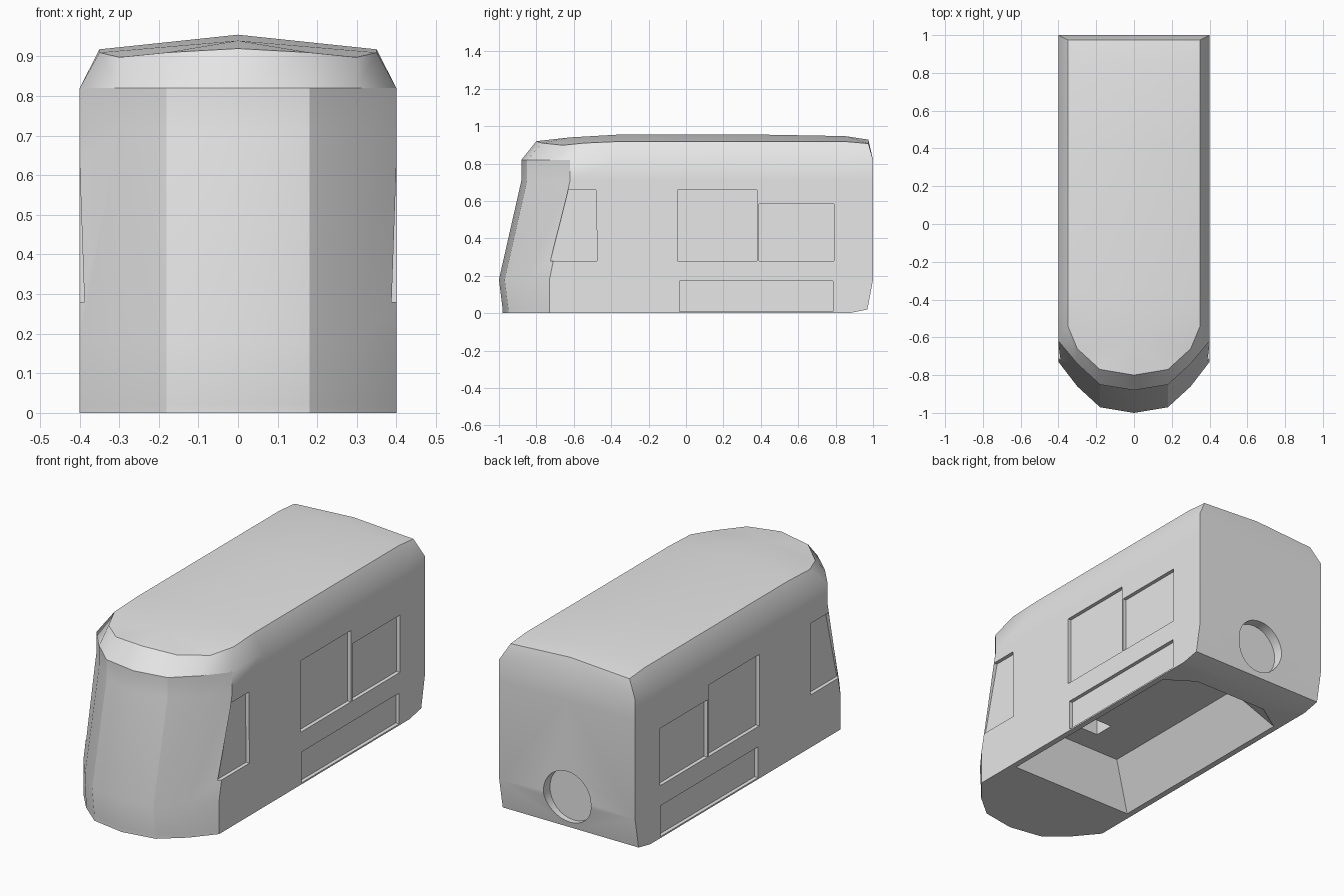
import bpy
import bmesh
import math
from mathutils import Matrix

cube = bpy.data.objects.get("Cube")
if cube:
    bpy.data.objects.remove(cube, do_unlink=True)

grey = bpy.data.materials.new("plain_grey")
grey.use_nodes = True
GREY = (0.8, 0.8, 0.8, 1)
grey.diffuse_color = GREY
grey.node_tree.nodes["Principled BSDF"].inputs["Base Color"].default_value = GREY


def make_object(name, bm):
    bmesh.ops.recalc_face_normals(bm, faces=bm.faces[:])
    mesh = bpy.data.meshes.new(name)
    bm.to_mesh(mesh)
    bm.free()
    mesh.materials.append(grey)
    obj = bpy.data.objects.new(name, mesh)
    bpy.context.collection.objects.link(obj)
    return obj


def activate(obj):
    bpy.ops.object.select_all(action="DESELECT")
    obj.select_set(True)
    bpy.context.view_layer.objects.active = obj


def apply(obj, mod):
    activate(obj)
    bpy.ops.object.modifier_apply(modifier=mod.name)


# Shell: half plan outlines stacked by height
NOSE_X = (0, 0.18, 0.3, 0.4)
STATIONS = (-0.36, 0.4, 0.85)
LOW = (-0.98, -0.95, -0.85, -0.73)
BELLY = (-1, -0.97, -0.86, -0.73)
BROW = (-0.88, -0.85, -0.74, -0.62)
LEVELS = [(0, LOW, 0.87), (0.02, LOW, 0.97), (0.18, BELLY, 1),
          (0.71, BROW, 1), (0.82, BROW, 1)]

bm = bmesh.new()
rings = []
for z, nose, rear in LEVELS:
    outline = list(zip(NOSE_X, nose))
    outline += [(0.4, y) for y in STATIONS] + [(0.4, rear), (0, rear)]
    rings.append([bm.verts.new((x, y, z)) for x, y in outline])

# Roof rim, then the crowned roof around a centre ridge
rim_points = [(0, -0.8, 0.92), (0.18, -0.77, 0.91), (0.3, -0.66, 0.898), (0.35, -0.54, 0.91)]
rim_points += [(0.35, y, 0.918) for y in STATIONS]
rim_points += [(0.35, 0.975, 0.907), (0, 0.975, 0.928)]
rim = [bm.verts.new(p) for p in rim_points]
rings.append(rim)
for a, b in zip(rings, rings[1:]):
    for i in range(len(a) - 1):
        bm.faces.new((a[i], a[i + 1], b[i + 1], b[i]))

ridge = [bm.verts.new((0, y, z)) for y, z in
         ((-0.62, 0.94), (-0.36, 0.955), (0.4, 0.955), (0.85, 0.947))]
ridge.append(rim[-1])
bm.faces.new((rim[0], rim[1], ridge[0]))
bm.faces.new((rim[1], rim[2], ridge[0]))
bm.faces.new((rim[2], rim[3], ridge[0]))
for i in range(3):
    bm.faces.new((ridge[i], rim[3 + i], rim[4 + i], ridge[i + 1]))
bm.faces.new((ridge[3], rim[6], rim[7], ridge[4]))
bm.faces.new(rings[0])
body = make_object("tram_body", bm)
mirror = body.modifiers.new("mirror", "MIRROR")
mirror.merge_threshold = 0.0005
apply(body, mirror)


def cut(bm):
    cutter = make_object("cutter", bm)
    cutter.hide_render = True
    mod = body.modifiers.new("cut", "BOOLEAN")
    mod.operation = "DIFFERENCE"
    mod.solver = "EXACT"
    mod.object = cutter
    apply(body, mod)
    bpy.data.objects.remove(cutter, do_unlink=True)


def prism(bottom, top):
    """Closed solid between two matching loops."""
    bm = bmesh.new()
    a = [bm.verts.new(p) for p in bottom]
    b = [bm.verts.new(p) for p in top]
    bm.faces.new(a)
    bm.faces.new(b)
    for i in range(len(a)):
        j = (i + 1) % len(a)
        bm.faces.new((a[i], a[j], b[j], b[i]))
    return bm


def rect(u0, u1, v0, v1):
    return [(u0, v0), (u1, v0), (u1, v1), (u0, v1)]


# Recessed side windows and skirt panels
panels = [rect(-0.045, 0.38, 0.28, 0.66), rect(0.39, 0.79, 0.28, 0.585),
          rect(-0.035, 0.785, 0.008, 0.172),
          [(-0.725, 0.28), (-0.475, 0.28), (-0.48, 0.66), (-0.629, 0.66)]]
for side in (-1, 1):
    for panel in panels:
        cut(prism([(side * 0.38, y, z) for y, z in panel],
                  [(side * 0.5, y, z) for y, z in panel]))

# Round socket in the rear wall
bm = bmesh.new()
bmesh.ops.create_cone(bm, cap_ends=True, segments=32, radius1=0.14, radius2=0.14, depth=0.2,
                      matrix=Matrix.Translation((0, 1.045, 0.19)) @ Matrix.Rotation(math.pi / 2, 4, "X"))
cut(bm)


# Tapered cavity underneath, with a small square pit in its ceiling
def well(half, front, rear, z):
    return [(-half, front, z), (half, front, z), (half, rear - 0.1, z),
            (half * 0.6, rear, z), (-half * 0.6, rear, z), (-half, rear - 0.1, z)]


cut(prism(well(0.38, -0.5, 0.78, -0.02), well(0.23, -0.41, 0.6, 0.23)))
pit = rect(0.01, 0.12, -0.28, -0.17)
cut(prism([(x, y, 0.2) for x, y in pit], [(x, y, 0.36) for x, y in pit]))

activate(body)
bpy.ops.object.shade_smooth_by_angle(angle=math.radians(30))
